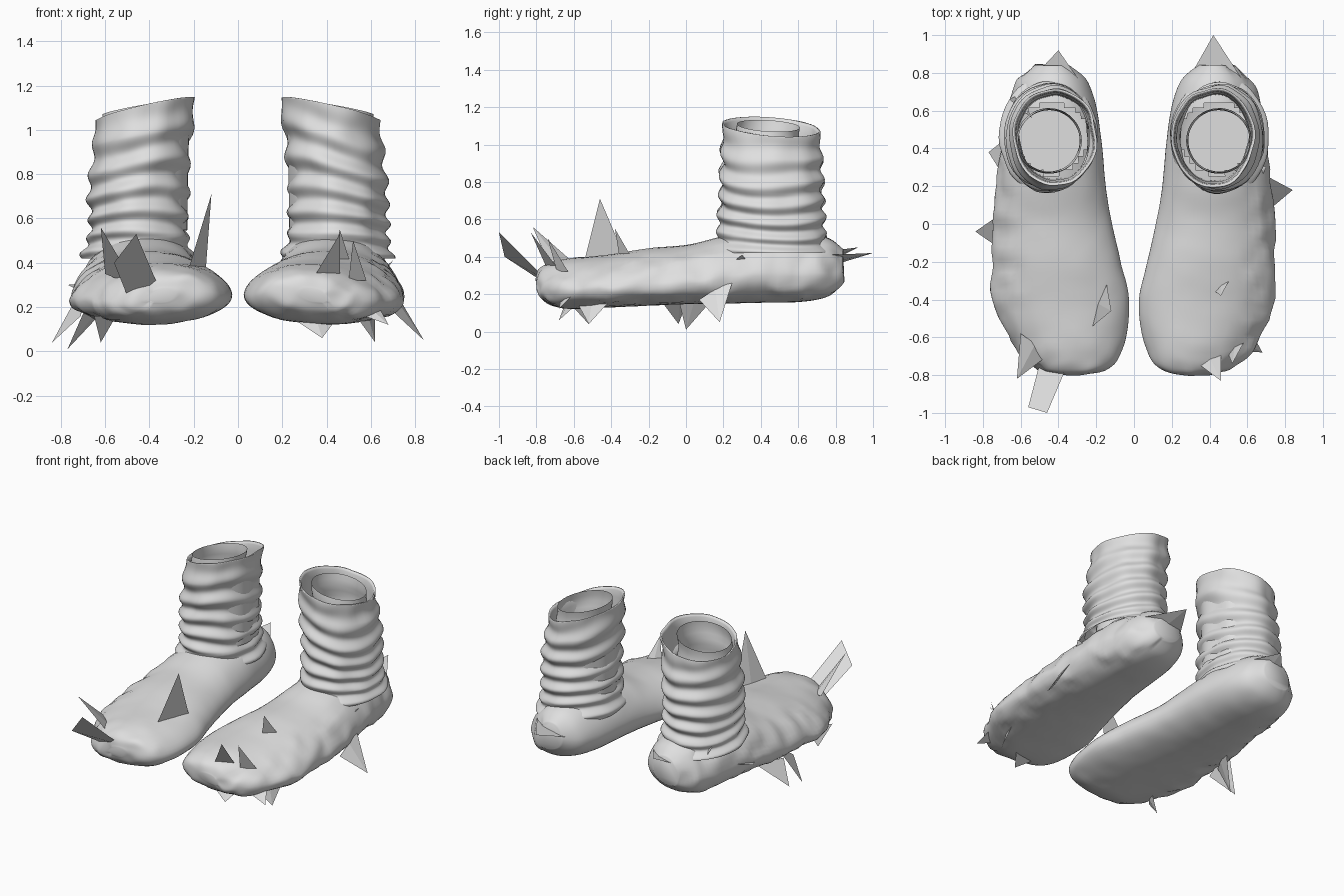
import bpy, bmesh, math
from mathutils import Vector, noise

cube = bpy.data.objects.get("Cube")
if cube:
    bpy.data.objects.remove(cube, do_unlink=True)

COLOUR = (0.74, 0.74, 0.74, 1)
grey = bpy.data.materials.new("light grey cloth")
grey.use_nodes = True
grey.diffuse_color = COLOUR
grey.node_tree.nodes["Principled BSDF"].inputs["Base Color"].default_value = COLOUR

SIDES = 48
ANKLE = Vector((0.435, 0.455, 0))


def finish(name, bm, smooth=True):
    bmesh.ops.recalc_face_normals(bm, faces=bm.faces)
    mesh = bpy.data.meshes.new(name)
    bm.to_mesh(mesh)
    bm.free()
    mesh.materials.append(grey)
    obj = bpy.data.objects.new(name, mesh)
    bpy.context.collection.objects.link(obj)
    for p in mesh.polygons:
        p.use_smooth = smooth


def circle():
    return [(a, math.cos(a), math.sin(a)) for a in (2 * math.pi * i / SIDES for i in range(SIDES))]


def loft(bm, rings):
    loops = [[bm.verts.new(p) for p in ring] for ring in rings]
    for a, b in zip(loops, loops[1:]):
        for i in range(len(a)):
            j = (i + 1) % len(a)
            bm.faces.new((a[i], a[j], b[j], b[i]))
    return loops


def lerp_row(rows, t):
    # Catmull-Rom blend between the rows of a profile
    i = min(int(t), len(rows) - 2)
    f = t - i
    a, b, c, d = (rows[max(0, min(len(rows) - 1, k))] for k in (i - 1, i, i + 1, i + 2))
    return [q + 0.5 * f * (r - p + f * (2 * p - 5 * q + 4 * r - s + f * (3 * (q - r) + s - p)))
            for p, q, r, s in zip(a, b, c, d)]


def power(v, e):
    return math.copysign(abs(v) ** e, v)


# Foot stations: y, inner x, outer x, sole z, top z
FOOT = [
    (-0.80, 0.28, 0.42, 0.22, 0.28),
    (-0.77, 0.14, 0.52, 0.175, 0.345),
    (-0.66, 0.06, 0.63, 0.125, 0.385),
    (-0.42, 0.025, 0.74, 0.13, 0.41),
    (-0.20, 0.07, 0.75, 0.14, 0.445),
    (0.02, 0.12, 0.745, 0.148, 0.465),
    (0.20, 0.15, 0.73, 0.15, 0.51),
    (0.42, 0.17, 0.70, 0.155, 0.54),
    (0.62, 0.20, 0.67, 0.16, 0.53),
    (0.76, 0.25, 0.62, 0.19, 0.50),
    (0.84, 0.34, 0.53, 0.26, 0.44),
]


def make_foot(name, side):
    bm = bmesh.new()
    rings = []
    steps = 64
    for k in range(steps + 1):
        y, x0, x1, z0, z1 = lerp_row(FOOT, k / steps * (len(FOOT) - 1))
        cx, hw, wide = (x0 + x1) / 2, (x1 - x0) / 2, z0 + 0.4 * (z1 - z0)
        ring = []
        for a, c, s in circle():
            height = (z1 - wide) * power(s, 1.2) if s > 0 else (wide - z0) * power(s, 0.9)
            # the sole rises a little towards the arch side
            p = Vector((cx + hw * power(c, 0.95), y, wide + height - 0.015 * c))
            # lumpier toes and outer edge
            amp = 0.002 + 0.03 * max(0, -y - 0.5) + (0.012 if c > 0.6 else 0)
            p += amp * noise.noise_vector(p * 11 + Vector((side * 5, 0, 0)))
            p.x *= side
            ring.append(p)
        rings.append(ring)
    loops = loft(bm, rings)
    bm.faces.new(loops[0])
    bm.faces.new(loops[-1])
    # opening inside the leg
    centre = Vector((side * ANKLE.x, ANKLE.y))
    hole = [f for f in bm.faces if f.calc_center_median().z > 0.36
            and (f.calc_center_median().xy - centre).length < 0.19]
    bmesh.ops.delete(bm, geom=hole, context='FACES')
    finish(name, bm)


def make_sleeve(name, side):
    bm = bmesh.new()
    rings = []
    rows = 130
    for k in range(rows + 1):
        t = k / rows
        # upright at the ankle, leaning inward near the rim
        cx = 0.453 - 0.035 * max(0, 2 * t - 1)
        ring = []
        for a, c, s in circle():
            top = 1.095 - 0.05 * c - 0.02 * s
            z = 0.42 + t * (top - 0.42)
            # folds lie tighter towards the ankle and wander around the leg
            drift = 0.15 * math.sin(a + 0.6 + side) + 0.12 * math.sin(2 * a + 5 * t)
            wave = math.sin(2 * math.pi * (8.8 * t - 2.8 * t * t + drift))
            fold = 0.012 * wave * (1 - max(0, t - 0.8) * 4)
            flare = 0.03 * max(0, 1 - t * 7)
            lump = 0.014 * noise.noise(Vector((c * 2 + side * 4, s * 2, z * 6)))
            bulge = fold + flare + lump
            p = Vector((cx + c * (0.222 + bulge),
                        ANKLE.y + 0.003 + s * (0.287 - 0.028 * t + bulge), z))
            p.x *= side
            ring.append(p)
        rings.append(ring)
    # rolled rim turning into the inside of the sleeve
    rim = rings[-1]
    middle = sum(rim, Vector()) / SIDES
    for inset, drop in ((0.008, 0.0), (0.015, 0.015), (0.02, 0.06), (0.03, 0.25), (0.035, 0.6)):
        rings.append([p - Vector((p.x - middle.x, p.y - middle.y, 0)).normalized() * inset
                      - Vector((0, 0, drop)) for p in rim])
    loft(bm, rings)
    finish(name, bm)


def make_lining(name, side):
    # narrow inner cuff
    bm = bmesh.new()
    rings = []
    for t in [n / 24 for n in range(25)]:
        ring = []
        for a, c, s in circle():
            r = 0.168 + 0.006 * math.sin(t * 30 + a)
            z = 0.22 + t * (0.88 - 0.03 * c - 0.01 * s)
            ring.append(Vector((side * (ANKLE.x + 0.015 + r * c), ANKLE.y - 0.015 + r * s, z)))
        rings.append(ring)
    loft(bm, rings)
    finish(name, bm)
    # insole at the bottom of the cuff
    bm = bmesh.new()
    bm.faces.new([bm.verts.new(p) for p in rings[0]])
    finish(name.replace("lining", "insole"), bm, smooth=False)


def shard(bm, tip, base, half, thick=0.012):
    # flat torn point: base line through "base" spread by "half"
    tip, base, half = Vector(tip), Vector(base), Vector(half)
    n = (tip - base).cross(half).normalized() * thick
    pts = [bm.verts.new(p) for p in (base - half, base + half, base + n, tip)]
    for f in ((0, 1, 2), (0, 1, 3), (1, 2, 3), (2, 0, 3)):
        bm.faces.new([pts[i] for i in f])


# Torn points: tip, base centre, half of the base line
RIGHT_SHARDS = [
    ((-0.12, -0.46, 0.71), (-0.19, -0.42, 0.33), (0.04, 0.13, -0.02)),
    ((-0.62, -0.82, 0.56), (-0.53, -0.64, 0.32), (0.07, -0.06, -0.03)),
    ((-0.84, -0.04, 0.04), (-0.71, -0.04, 0.22), (0.0, 0.09, 0.06)),
    ((-0.77, 0.00, 0.01), (-0.66, 0.05, 0.17), (0.04, 0.09, 0)),
    ((-0.62, -0.52, 0.04), (-0.60, -0.56, 0.16), (0.05, 0.07, 0)),
    ((-0.77, 0.38, 0.30), (-0.67, 0.34, 0.28), (0, 0.12, 0.03)),
    ((-0.40, 0.92, 0.45), (-0.42, 0.76, 0.40), (0.13, 0, 0.03)),
    ((-0.66, 0.66, 0.50), (-0.58, 0.62, 0.42), (0.04, -0.06, 0)),
]
LEFT_SHARDS = [
    ((0.42, 1.00, 0.42), (0.43, 0.77, 0.38), (0.14, 0, 0.03)),
    ((0.46, -0.38, 0.55), (0.47, -0.31, 0.36), (0.05, 0.04, 0)),
    ((0.46, -0.83, 0.53), (0.40, -0.71, 0.33), (0.06, 0.03, 0)),
    ((0.52, -0.74, 0.50), (0.54, -0.66, 0.32), (0.04, 0.03, 0)),
    ((0.84, 0.18, 0.05), (0.71, 0.16, 0.22), (0, 0.09, 0.05)),
    ((0.62, -0.52, 0.04), (0.58, -0.50, 0.15), (0.04, 0.08, 0)),
    ((0.38, -0.68, 0.06), (0.35, -0.62, 0.14), (0.09, 0.03, 0)),
    ((0.68, -0.68, 0.12), (0.58, -0.62, 0.20), (0.04, 0.05, 0.03)),
    ((0.70, 0.30, 0.41), (0.64, 0.26, 0.34), (0, 0.08, 0.02)),
]

for label, side, shards in (("left", 1, LEFT_SHARDS), ("right", -1, RIGHT_SHARDS)):
    make_foot(label + "_foot", side)
    make_sleeve(label + "_sleeve", side)
    make_lining(label + "_lining", side)
    bm = bmesh.new()
    for row in shards:
        shard(bm, *row)
    finish(label + "_shards", bm, smooth=False)

# broad strip jutting from the right toe
bm = bmesh.new()
strip = [(-0.56, -0.97, 0.40), (-0.46, -1.0, 0.53), (-0.35, -0.74, 0.27), (-0.50, -0.74, 0.25)]
bm.faces.new([bm.verts.new(p) for p in strip])
finish("right_toe_strip", bm, smooth=False)
